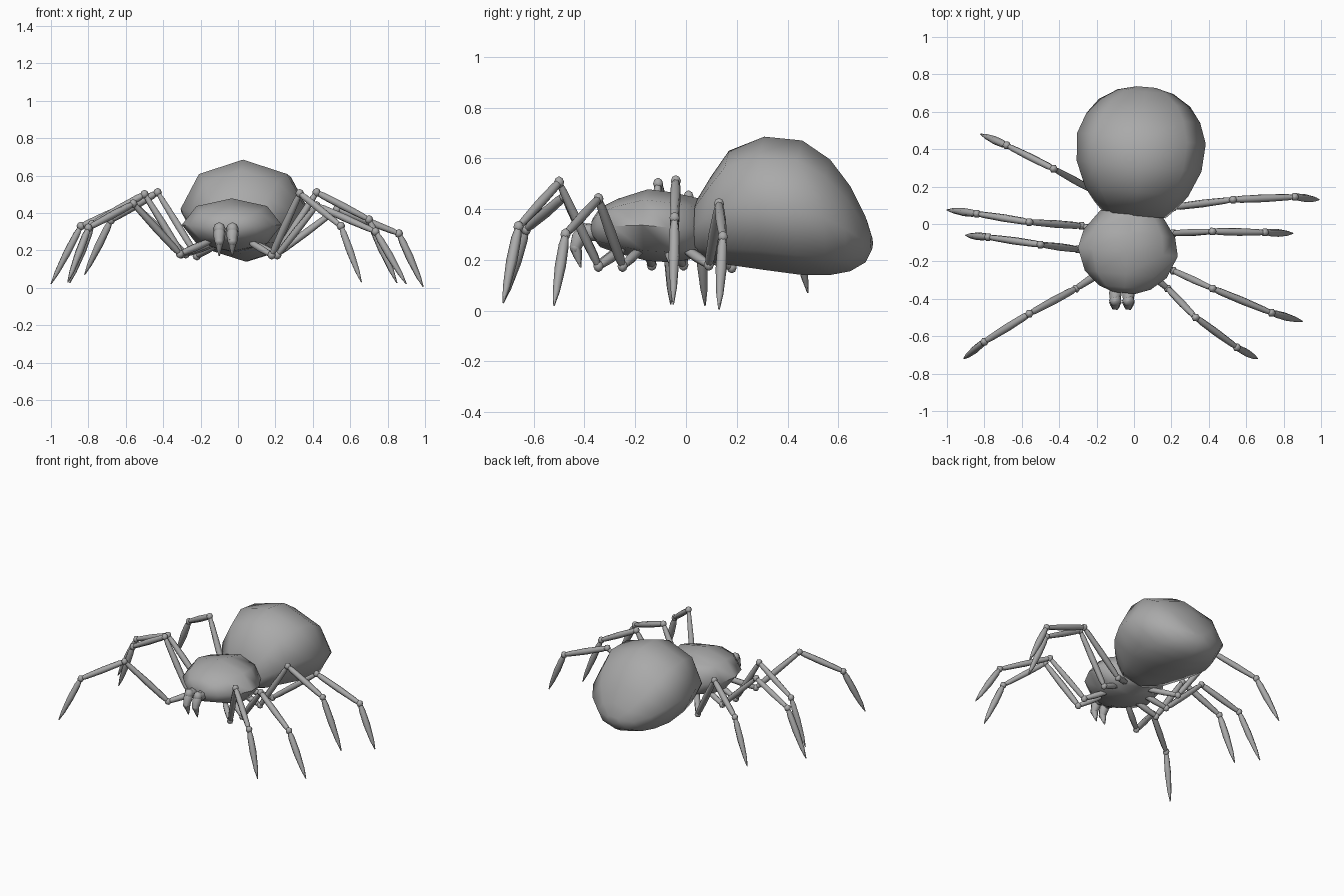
import bpy, math
from mathutils import Vector

if "Cube" in bpy.data.objects:
    bpy.data.objects.remove(bpy.data.objects["Cube"])

grey = bpy.data.materials.new("body grey")
grey.diffuse_color = (0.4, 0.4, 0.4, 1)
grey.use_nodes = True
grey.node_tree.nodes["Principled BSDF"].inputs["Base Color"].default_value = grey.diffuse_color
TAU = math.tau


def add_loft(verts, faces, rings):
    """Skin a list of equal rings and cap both ends."""
    n, base = len(rings[0]), len(verts)
    for r in rings:
        verts.extend(r)
    for i in range(len(rings) - 1):
        a = base + i * n
        for j in range(n):
            k = (j + 1) % n
            faces.append((a + j, a + k, a + n + k, a + n + j))
    faces.append(tuple(base + j for j in reversed(range(n))))
    last = base + (len(rings) - 1) * n
    faces.append(tuple(last + j for j in range(n)))


def make(name, verts, faces):
    me = bpy.data.meshes.new(name)
    me.from_pydata(verts, [], faces)
    ob = bpy.data.objects.new(name, me)
    bpy.context.collection.objects.link(ob)
    me.materials.append(grey)
    bpy.ops.object.select_all(action='DESELECT')
    ob.select_set(True)
    bpy.context.view_layer.objects.active = ob
    # consistent outward normals
    bpy.ops.object.mode_set(mode='EDIT')
    bpy.ops.mesh.select_all(action='SELECT')
    bpy.ops.mesh.normals_make_consistent(inside=False)
    bpy.ops.object.mode_set(mode='OBJECT')
    bpy.ops.object.shade_smooth_by_angle(angle=math.radians(62))
    return ob


def body(name, stations, shift=0.0):
    """Eight-sided body from (y, bottom, top, half width), slightly yawed."""
    rings = []
    for y, zb, zt, w in stations:
        c, h = (zb + zt) / 2, (zt - zb) / 2
        rings.append([Vector((w * math.sin(i * TAU / 8), y,
                              c + h * math.cos(i * TAU / 8))) for i in range(8)])
    v, f = [], []
    add_loft(v, f, rings)
    ob = make(name, v, f)
    ob.rotation_euler.z = math.radians(-5)
    ob.location.x = shift


def spindle(v, f, a, b, profile, sides=6):
    """Round limb piece from a to b; profile holds (fraction, radius)."""
    a, b = Vector(a), Vector(b)
    d = b - a
    side = d.cross(Vector((0.31, 0.17, 0.93))).normalized()
    up = side.cross(d).normalized()
    add_loft(v, f, [[a + d * t + r * (side * math.cos(j * TAU / sides)
                                      + up * math.sin(j * TAU / sides))
                     for j in range(sides)] for t, r in profile])


def knuckle(v, f, p, r):
    p = Vector(p)
    o = Vector((0, 0, r))
    spindle(v, f, p - o, p + o,
            [(0, .1 * r), (.15, .7 * r), (.5, r), (.85, .7 * r), (1, .1 * r)])


# Main body
body("abdomen", [
    (.045, .22, .44, .165), (.10, .19, .53, .22), (.17, .18, .63, .275),
    (.31, .16, .685, .335), (.46, .14, .67, .345), (.57, .14, .595, .305),
    (.65, .155, .49, .245), (.71, .19, .37, .15), (.735, .24, .29, .05)])
body("thorax", [
    (-.37, .29, .36, .06), (-.34, .25, .405, .14), (-.27, .225, .44, .22),
    (-.15, .195, .478, .268), (-.05, .19, .465, .245), (.06, .21, .44, .165)],
    shift=-.02)

# Legs: hip, low joint, knee, ankle, tip
legs = {
    "left_leg_1": [(-.15, -.24, .25), (-.31, -.345, .18), (-.56, -.48, .45),
                   (-.80, -.63, .32), (-.91, -.72, .03)],
    "left_leg_2": [(-.14, -.15, .24), (-.30, -.135, .18), (-.50, -.11, .50),
                   (-.78, -.07, .34), (-.90, -.06, .025)],
    "left_leg_3": [(-.12, -.05, .24), (-.28, -.01, .18), (-.56, .01, .45),
                   (-.84, .055, .33), (-1.0, .075, .02)],
    "left_leg_4": [(-.10, .02, .24), (-.22, .18, .17), (-.43, .295, .51),
                   (-.68, .42, .36), (-.82, .48, .07)],
    "right_leg_1": [(.07, -.25, .24), (.18, -.345, .175), (.33, -.50, .505),
                    (.55, -.66, .33), (.66, -.72, .03)],
    "right_leg_2": [(.08, -.18, .24), (.21, -.25, .175), (.42, -.345, .44),
                    (.735, -.475, .30), (.90, -.52, .02)],
    "right_leg_3": [(.08, -.07, .24), (.21, -.05, .18), (.42, -.04, .51),
                    (.70, -.045, .365), (.85, -.05, .025)],
    "right_leg_4": [(.07, .0, .24), (.21, .09, .18), (.53, .13, .42),
                    (.86, .145, .29), (.99, .13, .005)],
}
LIMB = [(0, .013), (.12, .019), (.5, .021), (.88, .017), (1, .012)]
CLAW = [(0, .012), (.15, .02), (.45, .022), (.8, .014), (1, .003)]
for name, pts in legs.items():
    v, f = [], []
    for i in range(4):
        spindle(v, f, pts[i], pts[i + 1], CLAW if i == 3 else LIMB)
    for p in pts[1:4]:
        knuckle(v, f, p, .023)
    make(name, v, f)

# Mouthparts: curved jaw with a pointed fang
for name, x in (("left_jaw", -.10), ("right_jaw", -.03)):
    v, f = [], []
    path = [(x, -.33, .30), (x, -.41, .315), (x, -.435, .25), (x, -.415, .17)]
    spindle(v, f, path[0], path[1], [(0, .028), (.5, .035), (1, .03)])
    knuckle(v, f, path[1], .034)
    spindle(v, f, path[1], path[2], [(0, .026), (.4, .034), (1, .026)])
    knuckle(v, f, path[2], .027)
    spindle(v, f, path[2], path[3], [(0, .024), (.4, .018), (1, .003)])
    make(name, v, f)
